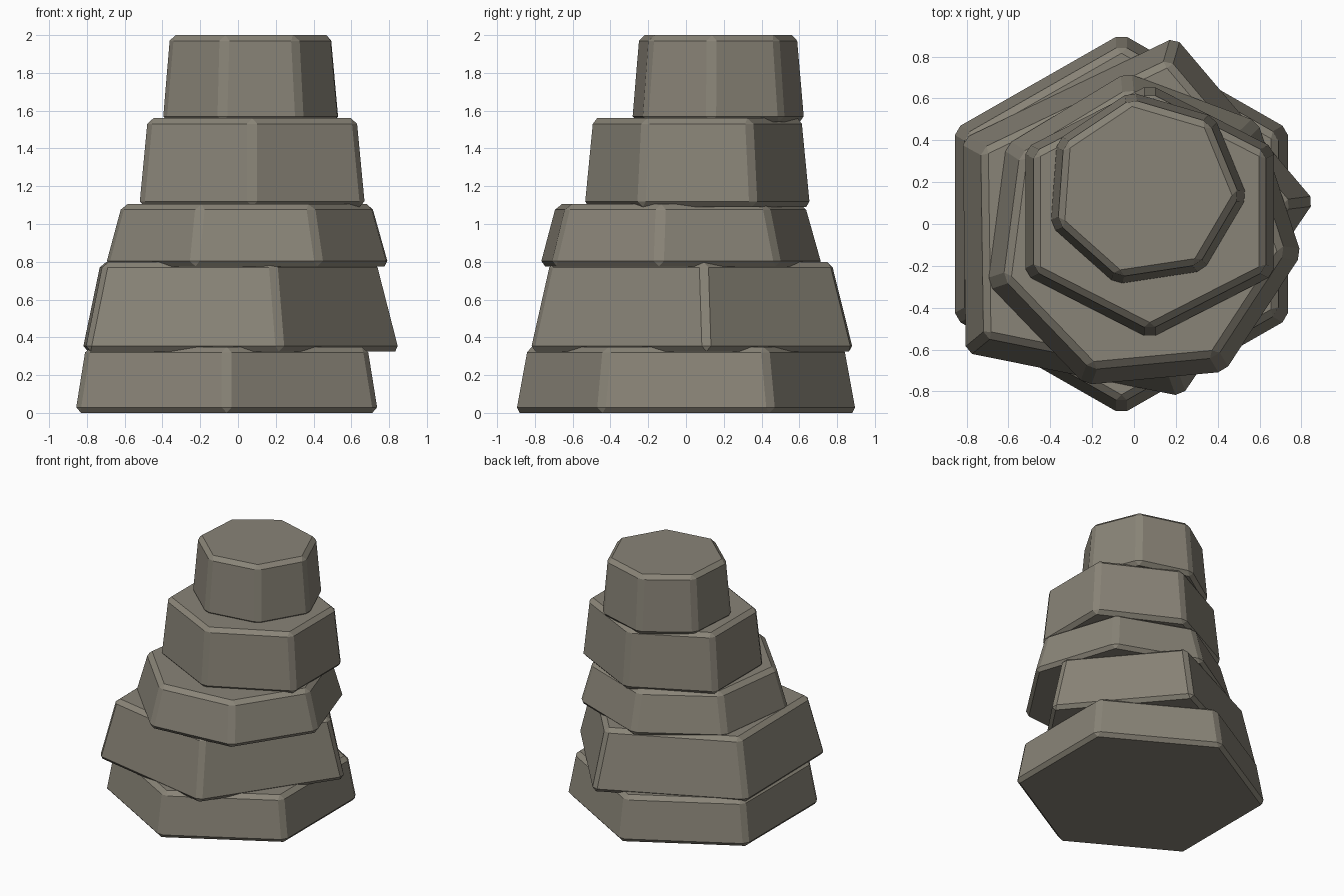
import bpy
import bmesh
from math import cos, sin, radians, tau

default_cube = bpy.data.objects.get("Cube")
if default_cube:
    bpy.data.objects.remove(default_cube, do_unlink=True)

# Single stone colour
stone = bpy.data.materials.new("warm_grey_stone")
stone.use_nodes = True
colour = (0.25, 0.23, 0.185, 1)
stone.diffuse_color = colour
shader = stone.node_tree.nodes["Principled BSDF"]
shader.inputs["Base Color"].default_value = colour
shader.inputs["Roughness"].default_value = 0.9


def polygon(sides, centre, radii, turn):
    """Outline of a slightly stretched regular polygon."""
    angles = [radians(turn) + tau * i / sides for i in range(sides)]
    return [(centre[0] + radii[0] * cos(a), centre[1] + radii[1] * sin(a))
            for a in angles]


def slab(name, outline, bottom, top, taper, bevel=0.03):
    """Tapered stone block with chamfered edges."""
    cx = sum(p[0] for p in outline) / len(outline)
    cy = sum(p[1] for p in outline) / len(outline)
    bm = bmesh.new()
    base = bm.faces.new([bm.verts.new((x, y, bottom)) for x, y in outline])
    lid = bmesh.ops.extrude_face_region(bm, geom=[base])["geom"]
    for v in lid:
        if isinstance(v, bmesh.types.BMVert):
            v.co = (cx + (v.co.x - cx) * taper, cy + (v.co.y - cy) * taper, top)
    bmesh.ops.recalc_face_normals(bm, faces=bm.faces)
    bmesh.ops.bevel(bm, geom=list(bm.edges), offset=bevel, segments=1,
                    affect='EDGES', clamp_overlap=True)
    bmesh.ops.recalc_face_normals(bm, faces=bm.faces)
    mesh = bpy.data.meshes.new(name)
    bm.to_mesh(mesh)
    bm.free()
    mesh.materials.append(stone)
    obj = bpy.data.objects.new(name, mesh)
    bpy.context.collection.objects.link(obj)
    return obj


# Stacked stones, bottom to top
slab("base_stone", polygon(6, (-0.06, 0), (0.925, 0.915), 30), 0, 0.35, 0.93)
slab("second_stone",
     [(0.87, 0.11), (0.2, 0.9), (-0.825, 0.41), (-0.81, -0.62), (0.23, -0.83)],
     0.325, 0.8, 0.87)
slab("third_stone", polygon(7, (0.035, -0.045), (0.78, 0.78), -7.5),
     0.775, 1.105, 0.88)
slab("fourth_stone", polygon(6, (0.075, 0.06), (0.69, 0.61), 30),
     1.09, 1.56, 0.925)
slab("top_stone", polygon(7, (0.055, 0.165), (0.49, 0.475), -4),
     1.54, 2, 0.915)
